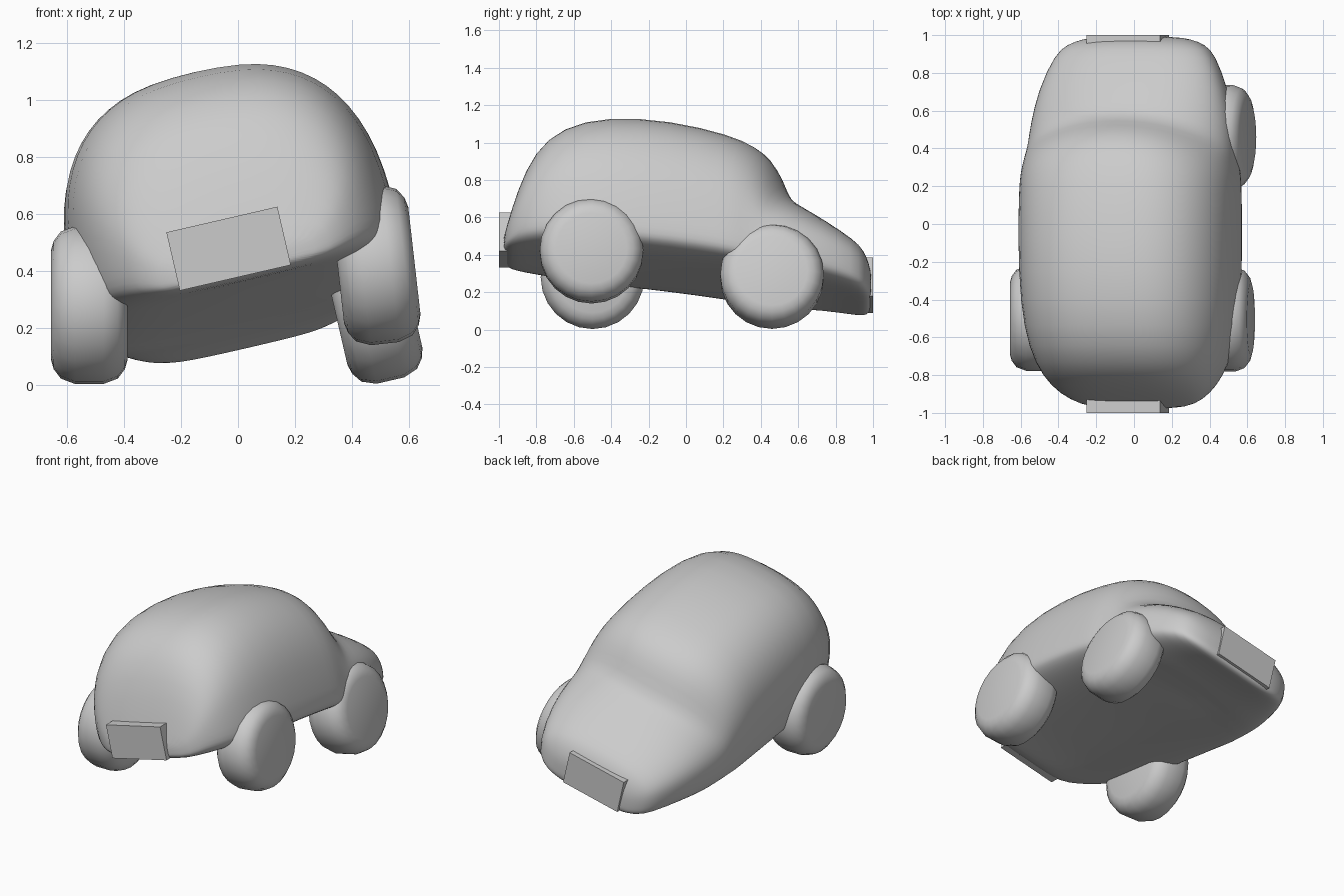
import bpy, bmesh
from math import cos, sin, pi, radians
from mathutils import Matrix, Vector

if "Cube" in bpy.data.objects:
    bpy.data.objects.remove(bpy.data.objects["Cube"])

ROLL = radians(-13)   # the whole car leans towards its missing wheel


def loft(name, rings, matrix, subsurf=0, angle=50):
    """Skin a list of equal-sized point rings and cap both ends."""
    bm = bmesh.new()
    loops = [[bm.verts.new(p) for p in ring] for ring in rings]
    for a, b in zip(loops, loops[1:]):
        for i in range(len(a)):
            j = (i + 1) % len(a)
            bm.faces.new((a[i], a[j], b[j], b[i]))
    bm.faces.new(loops[0])
    bm.faces.new(loops[-1])
    bmesh.ops.recalc_face_normals(bm, faces=bm.faces)
    bm.transform(matrix)
    mesh = bpy.data.meshes.new(name)
    bm.to_mesh(mesh)
    bm.free()
    mesh.polygons.foreach_set("use_smooth", [True] * len(mesh.polygons))
    mesh.set_sharp_from_angle(angle=radians(angle))
    obj = bpy.data.objects.new(name, mesh)
    bpy.context.collection.objects.link(obj)
    if subsurf:
        mod = obj.modifiers.new("smooth", 'SUBSURF')
        mod.levels = mod.render_levels = subsurf
    return obj


def power(c, e):
    return abs(c) ** e * (1 if c >= 0 else -1)


def section(y, bottom, top, w, sweep, count=32):
    """Body cross-section: domed above the hip, boxy below it."""
    hip = bottom + min(0.15, 0.4 * (top - bottom))
    centre = 0.09 - 0.03 * y
    ring = []
    for k in range(count):
        t = 2 * pi * k / count
        c, s = cos(t), sin(t)
        n = 2.6 if s >= 0 else 4
        u = power(c, 2 / n)
        v = power(s, 2 / n) * ((top - hip) if s >= 0 else (hip - bottom))
        ring.append(Vector((centre + w * u, y - sweep * u * u, hip + v)))
    return ring


# Body: y, floor height, roof height, half width, backward sweep of the sides
stations = [
    (-0.978, 0.385, 0.44, 0.20, 0), (-0.955, 0.36, 0.52, 0.31, 0),
    (-0.90, 0.35, 0.71, 0.40, 0), (-0.81, 0.345, 0.925, 0.475, 0),
    (-0.66, 0.335, 1.06, 0.54, 0), (-0.42, 0.31, 1.12, 0.58, 0),
    (-0.08, 0.275, 1.10, 0.588, 0), (0.25, 0.235, 1.02, 0.585, 0.06),
    (0.38, 0.22, 0.96, 0.58, 0.12), (0.47, 0.21, 0.89, 0.57, 0.15),
    (0.53, 0.20, 0.78, 0.565, 0.16), (0.57, 0.195, 0.66, 0.56, 0.15),
    (0.64, 0.18, 0.62, 0.55, 0.12), (0.76, 0.165, 0.54, 0.51, 0.05),
    (0.90, 0.13, 0.44, 0.43, 0), (0.95, 0.115, 0.39, 0.37, 0),
    (0.98, 0.12, 0.32, 0.29, 0), (0.992, 0.15, 0.26, 0.20, 0),
]
loft("car_body", [section(*s) for s in stations],
     Matrix.Rotation(ROLL, 4, 'Y'), subsurf=1, angle=180)

# Wheels: three plump drums, the fourth one is missing
tyre = [(-0.135, 0.19), (-0.125, 0.225), (-0.10, 0.258), (-0.05, 0.277),
        (0.05, 0.277), (0.10, 0.258), (0.125, 0.225), (0.135, 0.19)]
for name, pos, lean in [
    ("left_wheel", (-0.522, -0.50, 0.28), 0),
    ("right_wheel", (0.485, -0.505, 0.42), radians(-6.5)),
    ("right_hood_wheel", (0.473, 0.46, 0.285), ROLL),
]:
    rings = [[(x, r * cos(2 * pi * k / 24), r * sin(2 * pi * k / 24))
              for k in range(24)] for x, r in tyre]
    loft(name, rings, Matrix.Translation(pos) @ Matrix.Rotation(lean, 4, 'Y'))

# Plates at both ends
for name, pos in [("hatch_plate", (-0.033, -0.96, 0.478)),
                  ("hood_plate", (-0.033, 0.96, 0.237))]:
    bpy.ops.mesh.primitive_cube_add(size=1, location=pos, rotation=(0, ROLL, 0))
    plate = bpy.context.object
    plate.name = name
    plate.scale = (0.4, 0.08, 0.21)
